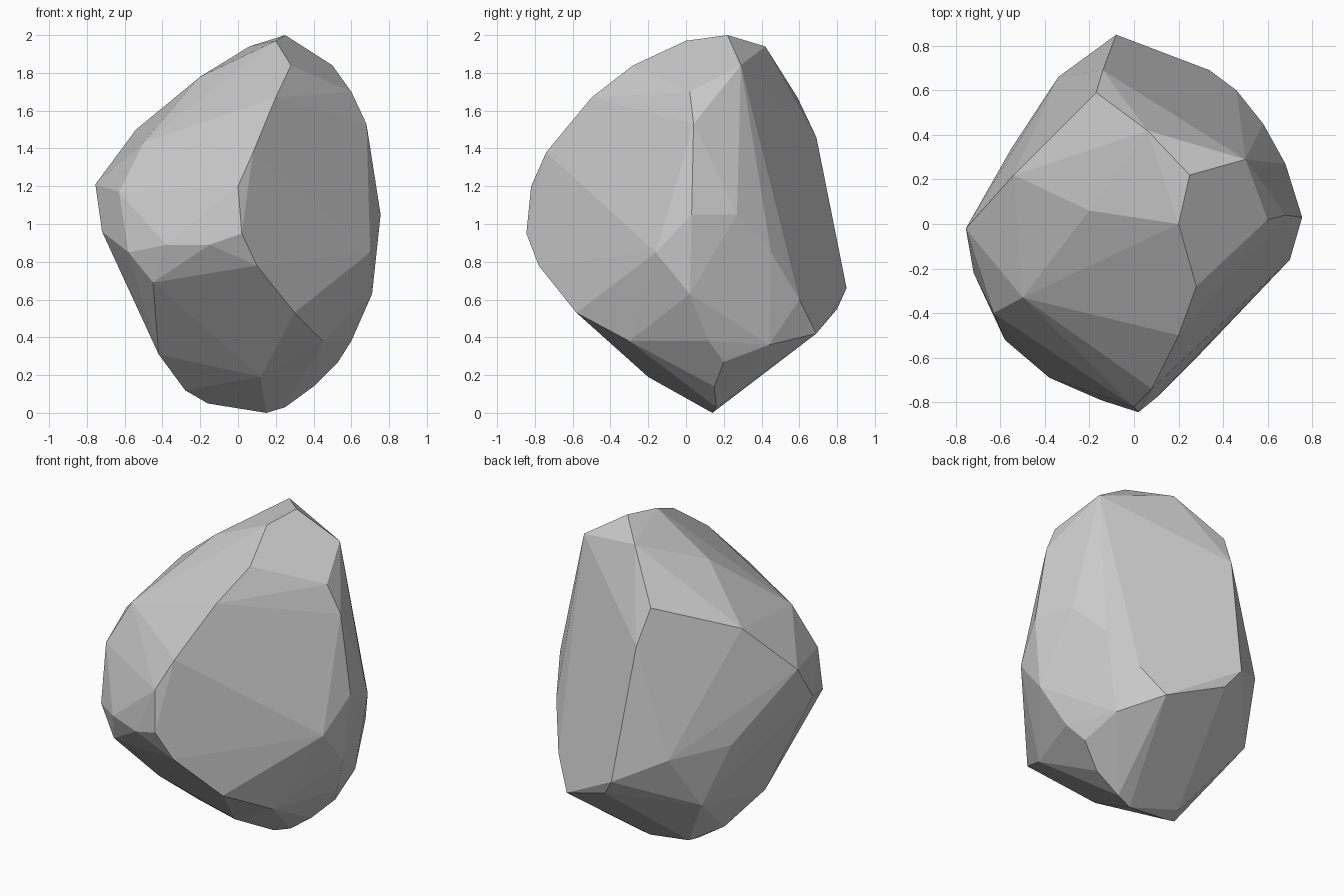
import bpy, bmesh, math

# Key corners of the boulder, from base to crown; their convex skin forms the facets
corners = [
    # foot
    (.15, .14, 0), (.25, .16, .03), (-.16, .1, .05), (-.16, .2, .07), (-.28, .02, .12),
    (.12, -.2, .19), (.4, .15, .14), (-.42, -.18, .31),
    # lower flare
    (.53, .2, .27), (.6, .12, .38), (.5, .44, .36), (.34, .69, .42), (.45, -.3, .38),
    (.3, -.58, .53), (.71, .02, .63), (-.45, -.58, .69), (-.43, .46, .46),
    # waist
    (-.08, .85, .66), (0, .8, .55), (.46, .6, .6), (-.34, .66, .79), (-.55, .34, .82),
    (.1, -.78, .78), (.58, .45, .85), (.7, -.16, .85), (.02, -.845, .95), (-.15, -.79, .89),
    (-.38, -.69, .89), (-.58, -.52, .85), (-.72, -.22, .96), (.68, .27, 1.05), (.755, .03, 1.05),
    # shoulders
    (0, -.82, 1.2), (-.63, -.4, 1.17), (-.755, -.02, 1.21), (-.54, .22, 1.5),
    (.08, -.74, 1.38), (-.5, -.33, 1.43), (.68, .04, 1.53), (-.14, .69, 1.46),
    (.2, -.5, 1.67), (.6, .02, 1.7), (-.17, .59, 1.67),
    # crown
    (-.2, .06, 1.78), (.28, -.28, 1.84), (.06, .42, 1.94), (.5, .29, 1.84),
    (.2, 0, 1.97), (.25, .22, 2),
]

bm = bmesh.new()
for c in corners:
    bm.verts.new(c)
bmesh.ops.convex_hull(bm, input=bm.verts)
loose = [v for v in bm.verts if not v.link_faces]
bmesh.ops.delete(bm, geom=loose, context='VERTS')
# Merge nearly coplanar triangles into broad flat facets
bmesh.ops.dissolve_limit(bm, angle_limit=math.radians(3), verts=bm.verts, edges=bm.edges)
bmesh.ops.recalc_face_normals(bm, faces=bm.faces)

mesh = bpy.data.meshes.new("boulder")
bm.to_mesh(mesh)
bm.free()
boulder = bpy.data.objects.new("boulder", mesh)
bpy.context.collection.objects.link(boulder)
